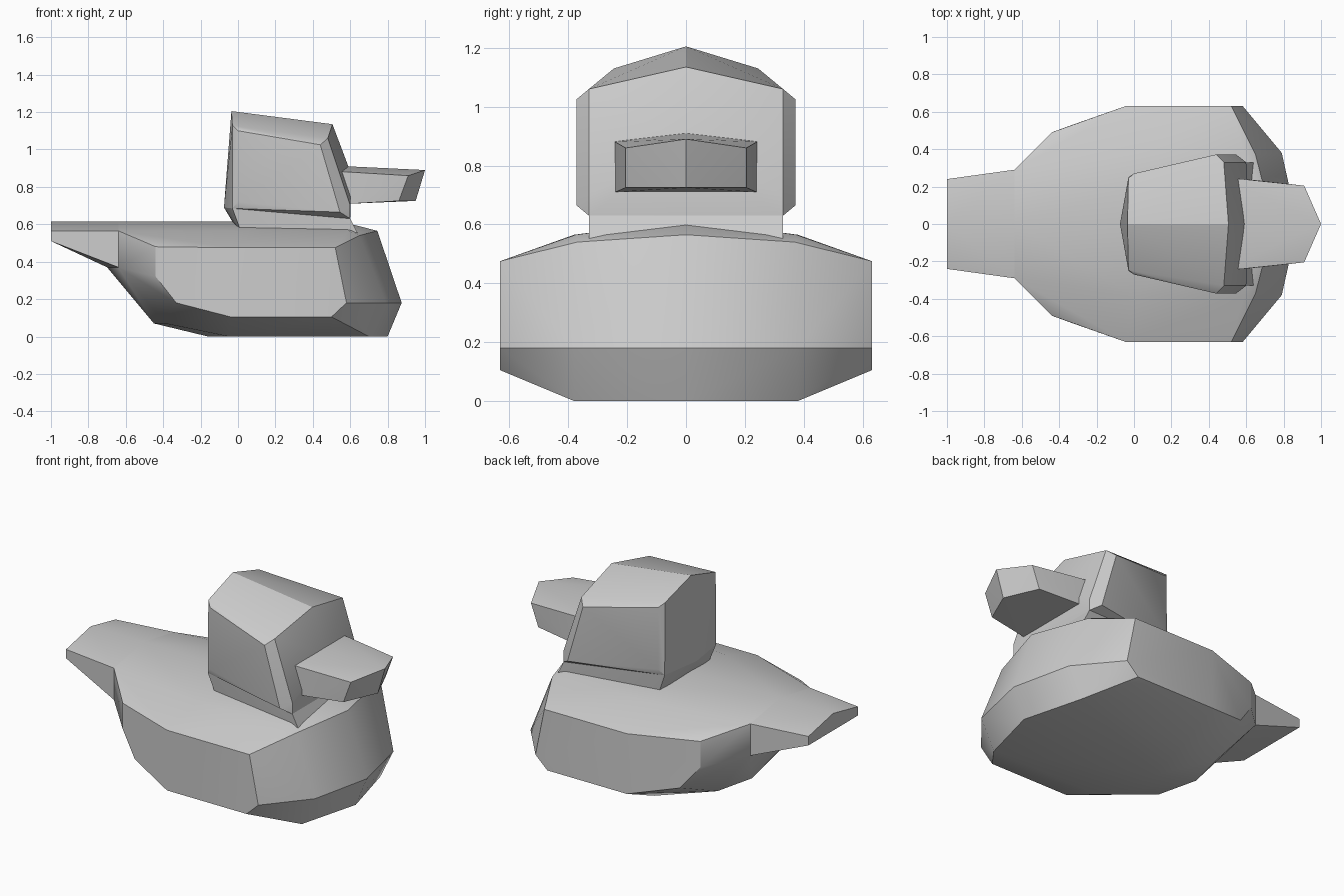
import bpy, bmesh, math


def mirrored_hull(name, points):
    """Faceted solid from one half (y >= 0) of its corner points."""
    bm = bmesh.new()
    for x, y, z in points:
        for s in ((1, -1) if y else (1,)):
            bm.verts.new((x, s * y, z))
    res = bmesh.ops.convex_hull(bm, input=bm.verts[:])
    inside = [g for g in res["geom_interior"] if isinstance(g, bmesh.types.BMVert)]
    bmesh.ops.delete(bm, geom=inside, context='VERTS')
    bmesh.ops.dissolve_limit(bm, angle_limit=math.radians(1),
                             verts=bm.verts[:], edges=bm.edges[:])
    bmesh.ops.recalc_face_normals(bm, faces=bm.faces[:])
    me = bpy.data.meshes.new(name)
    bm.to_mesh(me)
    bm.free()
    ob = bpy.data.objects.new(name, me)
    bpy.context.collection.objects.link(ob)
    bpy.ops.object.select_all(action='DESELECT')
    ob.select_set(True)
    bpy.context.view_layer.objects.active = ob
    bpy.ops.object.shade_smooth_by_angle(angle=math.radians(25))
    return ob


# Boat-shaped body
mirrored_hull("body", [
    # back ridge and shoulders
    (-0.64, 0, 0.615), (0.55, 0, 0.615), (0.745, 0, 0.565),
    (-0.64, 0.29, 0.565), (0.0, 0.38, 0.565), (0.59, 0.375, 0.565), (0.65, 0.37, 0.54),
    # flanks
    (-0.44, 0.49, 0.48), (-0.04, 0.632, 0.475), (0.52, 0.632, 0.475),
    (-0.44, 0.49, 0.32), (-0.33, 0.53, 0.18), (-0.04, 0.632, 0.105),
    (0.58, 0.632, 0.18), (0.50, 0.632, 0.105),
    # breast
    (0.875, 0, 0.18), (0.79, 0.38, 0.18),
    # underside
    (0.80, 0, 0), (0.70, 0.38, 0), (-0.05, 0.38, 0), (-0.16, 0, 0),
    (-0.45, 0, 0.07), (-0.39, 0.25, 0.07),
    # rump
    (-0.70, 0, 0.37), (-0.64, 0.29, 0.37)])

# Tail
mirrored_hull("tail", [
    (-1, 0, 0.615), (-1, 0.24, 0.565), (-1, 0.24, 0.51),
    (-0.64, 0, 0.615), (-0.64, 0.29, 0.565), (-0.64, 0.29, 0.37), (-0.70, 0, 0.37)])

# Neck
mirrored_hull("neck", [
    (-0.075, 0, 0.69), (-0.03, 0.25, 0.685), (0.60, 0.33, 0.63),
    (-0.01, 0, 0.58), (0.02, 0.24, 0.55), (0.64, 0.33, 0.55)])

# Head with chamfered edges
mirrored_hull("head", [
    (-0.035, 0, 1.205), (-0.03, 0.245, 1.13), (0.0, 0.27, 1.10),
    (0.505, 0, 1.135), (0.48, 0.33, 1.06), (0.44, 0.372, 1.025),
    (0.605, 0, 0.87), (0.60, 0.33, 0.70), (0.60, 0.33, 0.63), (0.545, 0.372, 0.665),
    (0.0, 0.27, 0.72), (-0.03, 0.25, 0.685), (-0.075, 0, 0.69)])

# Beak
mirrored_hull("beak", [
    (0.48, 0, 0.915), (0.48, 0.245, 0.885), (0.48, 0.245, 0.71),
    (0.60, 0, 0.91), (0.58, 0.24, 0.88), (0.60, 0.24, 0.71),
    (1.0, 0, 0.89), (0.91, 0.205, 0.86), (0.86, 0.205, 0.725), (0.95, 0, 0.725)])
